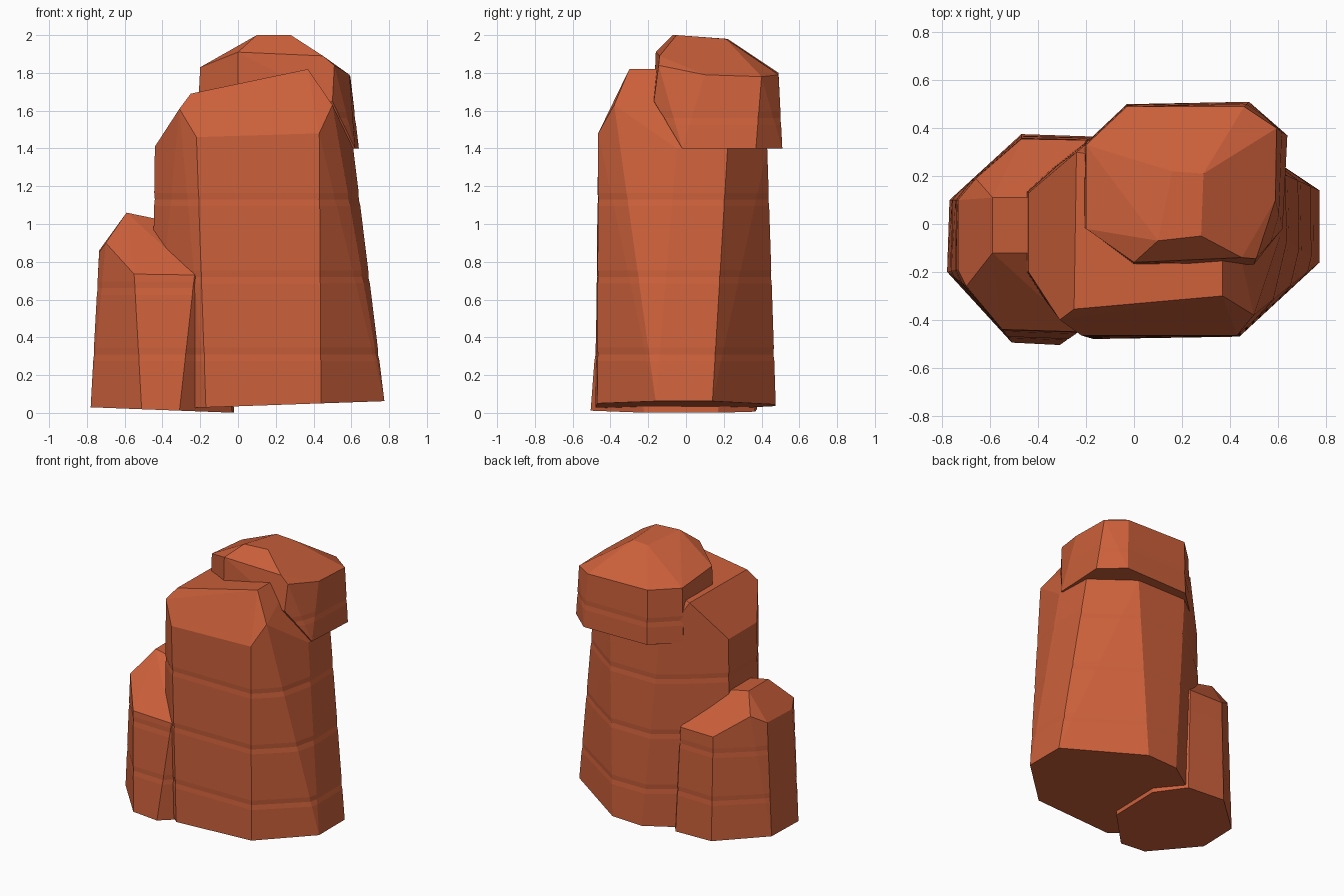
import bpy, bmesh
from math import radians
from mathutils import Vector

cube = bpy.data.objects.get("Cube")
if cube:
    bpy.data.objects.remove(cube, do_unlink=True)

clay = bpy.data.materials.new("terracotta rock")
clay.use_nodes = True
colour = (0.6, 0.117, 0.043, 1)
clay.diffuse_color = colour
clay.node_tree.nodes["Principled BSDF"].inputs["Base Color"].default_value = colour


def rock(name, base, crown, tilt, bands):
    """Faceted boulder: tilted base outline plus crown corners, with faint strata."""
    bm = bmesh.new()
    for x, y in base:
        bm.verts.new((x, y, tilt[0] + tilt[1] * x))
    for corner in crown:
        bm.verts.new(corner)
    result = bmesh.ops.convex_hull(bm, input=bm.verts[:])
    loose = [v for v in bm.verts if not v.link_faces]
    bmesh.ops.delete(bm, geom=loose, context='VERTS')
    bmesh.ops.dissolve_limit(bm, angle_limit=radians(3),
                             verts=bm.verts[:], edges=bm.edges[:])
    # shallow weathered grooves
    for z in bands:
        for dz in (-0.035, 0.035, 0):
            cut = bmesh.ops.bisect_plane(bm, geom=bm.verts[:] + bm.edges[:] + bm.faces[:],
                                         plane_co=(0, 0, z + dz), plane_no=(0, 0, 1))
        ring = [g for g in cut["geom_cut"] if isinstance(g, bmesh.types.BMVert)]
        if ring:
            mid = sum((v.co for v in ring), Vector()) / len(ring)
            for v in ring:
                v.co = mid + (v.co - mid) * 0.993
    bmesh.ops.recalc_face_normals(bm, faces=bm.faces[:])
    mesh = bpy.data.meshes.new(name)
    bm.to_mesh(mesh)
    bm.free()
    mesh.materials.append(clay)
    obj = bpy.data.objects.new(name, mesh)
    bpy.context.collection.objects.link(obj)
    return obj


# Tall central column
rock("main_column",
     [(-.17, -.48), (.44, -.47), (.775, -.16), (.775, .14), (.27, .475),
      (.03, .475), (-.46, .15), (-.46, -.2)],
     [(-.22, -.465, 1.46), (.43, -.465, 1.48), (.5, -.38, 1.63), (.61, -.05, 1.4),
      (.6, .22, 1.4), (.32, .43, 1.4), (-.08, .43, 1.4), (-.44, .13, 1.41),
      (-.44, -.2, 1.41), (-.31, -.4, 1.61), (-.25, -.355, 1.69), (.37, -.3, 1.82),
      (.37, .2, 1.82), (-.24, .3, 1.69)],
     (.035, .035), (.31, .72, 1.13))

# Short side pillar
rock("side_pillar",
     [(-.78, -.2), (-.77, .1), (-.47, .375), (-.17, .365), (-.02, .17),
      (-.03, -.22), (-.31, -.505), (-.51, -.495)],
     [(-.735, -.19, .85), (-.735, .1, .86), (-.7, -.26, .9), (-.66, .19, .92),
      (-.55, -.44, .735), (-.23, -.45, .73), (-.47, .355, .78), (-.2, .35, .78),
      (-.08, -.2, .75), (-.08, .15, .75), (-.59, -.12, 1.06), (-.59, .11, 1.06),
      (-.3, -.12, 1), (-.3, .11, 1)],
     (0, -.038), (.31, .66))

# Overhanging cap boulder
rock("cap_boulder",
     [(.62, -.02), (.64, .37), (.48, .51), (-.03, .5), (-.21, .33), (-.21, .08),
      (0, -.03)],
     [(0, -.17, 1.67), (.5, -.17, 1.65), (-.215, -.01, 1.55),
      (0, -.16, 1.91), (.45, -.14, 1.89), (.51, -.145, 1.84), (.59, .1, 1.79),
      (.595, .4, 1.78), (.46, .49, 1.79), (-.03, .49, 1.8), (-.2, .33, 1.8),
      (-.2, -.02, 1.83), (.1, -.07, 2), (.28, -.05, 2), (.29, .21, 1.98), (.16, .22, 1.98)],
     (1.4, 0), (1.56,))
